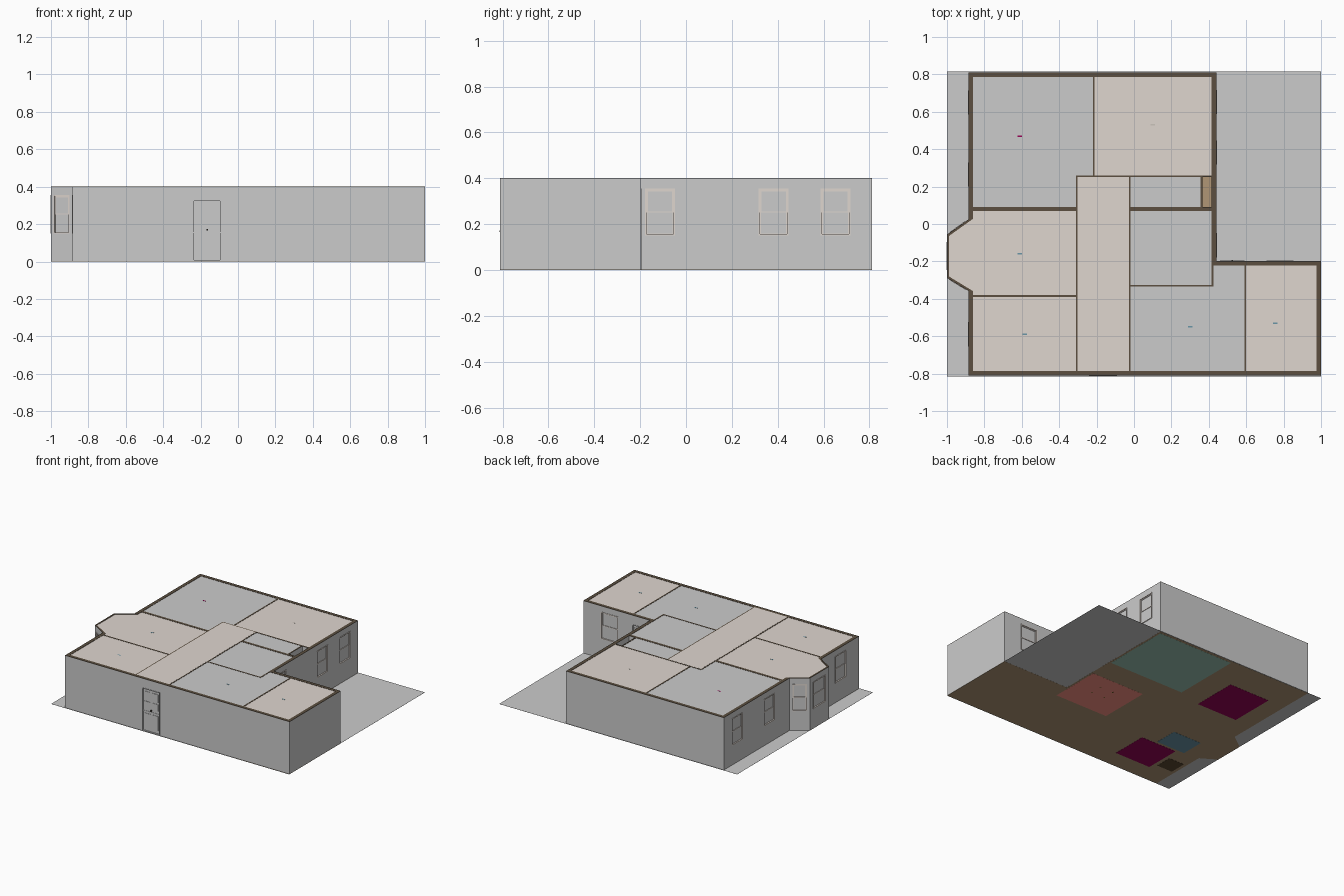
import bpy, bmesh
from math import atan2, hypot
from mathutils import Matrix, Vector

if "Cube" in bpy.data.objects:
    bpy.data.objects.remove(bpy.data.objects["Cube"])

H = 0.40
mats = {}


def colour(hexa):
    """Material from an sRGB hex colour."""
    if hexa not in mats:
        lin = [(int(hexa[i:i + 2], 16) / 255) ** 2.2 for i in (0, 2, 4)]
        mats[hexa] = bpy.data.materials.new("paint_" + hexa)
        mats[hexa].diffuse_color = (*lin, 1)
    return mats[hexa]


CREAM, BROWN = "DED5CE", "5C5042"


def finish(name, bm, col=None):
    bmesh.ops.recalc_face_normals(bm, faces=bm.faces)
    me = bpy.data.meshes.new(name)
    bm.to_mesh(me)
    bm.free()
    ob = bpy.data.objects.new(name, me)
    bpy.context.collection.objects.link(ob)
    if col:
        me.materials.append(colour(col))
    return ob


def boxes(name, items, col=None, mat=Matrix()):
    """One object from boxes given as (x0, x1, y0, y1, z0, z1)."""
    bm = bmesh.new()
    for x0, x1, y0, y1, z0, z1 in items:
        m = Matrix.Translation(((x0 + x1) / 2, (y0 + y1) / 2, (z0 + z1) / 2))
        s = Matrix.Diagonal((x1 - x0, y1 - y0, z1 - z0, 1))
        bmesh.ops.create_cube(bm, size=1, matrix=mat @ m @ s)
    return finish(name, bm, col)


def prism(name, pts, z0, z1, col=None):
    bm = bmesh.new()
    f = bm.faces.new([bm.verts.new((x, y, z0)) for x, y in pts])
    r = bmesh.ops.extrude_face_region(bm, geom=[f])
    vs = [v for v in r["geom"] if isinstance(v, bmesh.types.BMVert)]
    bmesh.ops.translate(bm, vec=(0, 0, z1 - z0), verts=vs)
    return finish(name, bm, col)


def inset(pts, ts):
    """Offset a counter-clockwise outline inward, one thickness per edge."""
    lines = []
    for i, p in enumerate(pts):
        p, q = Vector(p), Vector(pts[(i + 1) % len(pts)])
        d = (q - p).normalized()
        lines.append((p + Vector((-d.y, d.x)) * ts[i], d))
    out = []
    for i, (p, d) in enumerate(lines):
        a, e = lines[i - 1]
        w = p - a
        k = (w.x * d.y - w.y * d.x) / (e.x * d.y - e.y * d.x)
        out.append(tuple(a + e * k))
    return out


def ring(name, outer, inner, z0, z1, col=None):
    bm = bmesh.new()
    loops = [[bm.verts.new((x, y, z)) for x, y in pts]
             for pts, z in ((outer, z0), (outer, z1), (inner, z1), (inner, z0))]
    n = len(outer)
    for k in range(4):
        a, b = loops[k], loops[(k + 1) % 4]
        for i in range(n):
            j = (i + 1) % n
            bm.faces.new((a[i], a[j], b[j], b[i]))
    return finish(name, bm, col)


# plan of the house, counter-clockwise from the front left corner
plan = [(-.885, -.81), (1, -.81), (1, -.197), (.44, -.197), (.44, .81), (-.885, .81),
        (-.885, .025), (-1, -.057), (-1, -.288), (-.885, -.358)]
thick = [.025] * 6 + [.012] * 3 + [.025]
inner = inset(plan, thick)
outer_walls = ring("outer_walls", plan, inner, .002, H - .002)
ring("outer_wall_caps", plan, inner, H - .002, H, BROWN)

# inner partitions
parts = [(-.865, -.30, .07, .09), (-.03, .42, .07, .09), (-.31, -.30, -.79, .255),
         (-.03, -.02, -.79, .255), (-.22, -.21, .255, .79), (-.31, .42, .25, .26),
         (-.865, -.30, -.39, -.38), (-.03, .42, -.335, -.325), (.415, .425, -.335, -.19),
         (.59, .60, -.79, -.21), (.355, .365, .09, .255)]
inner_walls = boxes("inner_walls", [(*p, .002, H - .002) for p in parts])
boxes("inner_wall_caps", [(*p, H - .002, H - .0005) for p in parts], BROWN)

# windows and outer doors
openings = []


def frame_matrix(x, y, nx, ny):
    """Local x runs along the wall, local -y points outdoors."""
    return Matrix.Translation((x, y, 0)) @ Matrix.Rotation(atan2(nx, -ny), 4, 'Z')


def border(w, z0, z1, y0, y1, t):
    h = w / 2
    return [(-h, -h + t, y0, y1, z0, z1), (h - t, h, y0, y1, z0, z1),
            (-h + t, h - t, y0, y1, z0, z0 + t), (-h + t, h - t, y0, y1, z1 - t, z1)]


def window(x, y, nx, ny, w=.13):
    m = frame_matrix(x, y, nx, ny)
    openings.append((m, w, .15, .355))
    boxes("window_frame", border(w, .15, .355, -.003, .014, .006)
          + border(w - .012, .25, .349, .002, .007, .006), CREAM, m)
    boxes("window_lower_sash", border(w - .012, .156, .256, .007, .012, .006), CREAM, m)
    boxes("window_pane", [(-w / 2 + .01, w / 2 - .01, .006, .008, .158, .347)], None, m)


def door(x, y, nx, ny, w=.15):
    m = frame_matrix(x, y, nx, ny)
    openings.append((m, w, 0, .33))
    boxes("door_frame", border(w, .002, .33, -.002, .02, .006), None, m)
    h = w / 2 - .006
    boxes("door_leaf", [(-h, h, .008, .016, .008, .324)], None, m)
    boxes("door_panels", [(sx - .025, sx + .025, .005, .008, z, z + dz)
                          for sx in (-.033, .033)
                          for z, dz in ((.03, .11), (.18, .05), (.245, .06))], None, m)
    boxes("door_rail", [(-h, h, .006, .008, .153, .158)], None, m)
    boxes("door_knob", [(-.004, .004, -.004, .008, .165, .173)], "3A352E", m)


for y in (-.113, .382, .652):
    window(.44, y, 1, 0)
for y in (.65, .265, -.59):
    window(-.885, y, -1, 0)
window(-1, -.172, -1, 0, .15)
window(-.9425, -.016, -.082, .115, .10)
window(-.9425, -.323, -.07, -.115, .10)
window(.78, -.197, 0, 1, .145)
door(-.165, -.81, 0, -1)
door(.525, -.197, 0, 1, .13)


def cut(ob, cutter):
    """Subtract the cutter, bake the result and drop the cutter."""
    cutter.hide_render = True
    md = ob.modifiers.new("openings", 'BOOLEAN')
    md.object, md.operation, md.solver = cutter, 'DIFFERENCE', 'EXACT'
    dg = bpy.context.evaluated_depsgraph_get()
    me = bpy.data.meshes.new_from_object(ob.evaluated_get(dg))
    ob.modifiers.clear()
    ob.data = me
    bpy.data.objects.remove(cutter)


for m, w, z0, z1 in openings:
    cut(outer_walls, boxes("opening_cutter", [(-w / 2, w / 2, -.03, .04, z0, z1)], None, m))

# doorways through the partitions
cut(inner_walls, boxes("doorway_cutter", [
    (-.32, -.29, -.60, -.47, 0, .33), (-.32, -.29, -.20, -.07, 0, .33),
    (-.32, -.29, .11, .23, 0, .33), (-.04, -.01, -.70, -.57, 0, .33),
    (-.04, -.01, -.20, -.07, 0, .33), (-.20, -.07, .24, .27, 0, .33),
    (.58, .61, -.38, -.25, 0, .33)]))

# ceilings, some cream and some bare grey; one small shaft stays open
Z0, Z1 = H - .006, H - .002
boxes("cream_ceilings", [(*r, Z0, Z1) for r in (
    (-.21, .415, .26, .785), (-.86, -.31, -.785, -.39), (.60, .975, -.785, -.222))], CREAM)
boxes("hall_ceiling", [(-.302, -.028, -.785, .252, Z0, H)], CREAM)
prism("bay_room_ceiling", [(-.31, -.38), (-.31, .07), (-.86, .07), inner[6], inner[7],
                           inner[8], inner[9], (-.86, -.38)], Z0, Z1, CREAM)
boxes("grey_ceilings", [(*r, Z0, Z1) for r in (
    (-.86, -.31, .09, .785), (-.31, -.22, .26, .785), (-.02, .415, -.325, .07),
    (-.02, .355, .09, .25), (-.02, .59, -.785, -.335), (.425, .59, -.335, -.222))])

# ground and floors, layered so the floors show from below
boxes("ground", [(-1, 1, -.815, .815, .0015, .002)])
prism("wood_floor", plan, .001, .004, "AE9575")
boxes("green_floor", [(-.21, .425, .26, .79, .0005, .005)], "99C3B2")
boxes("red_tile_floor", [(-.02, .425, -.325, .07, .0005, .005)], "FF9184")
boxes("maroon_rugs", [(-.74, -.40, .21, .56, 0, .007), (-.70, -.40, -.67, -.39, 0, .007)], "950A55")
boxes("teal_rug", [(-.76, -.52, -.37, -.19, 0, .007)], "6A95A6")

# simple furniture blocks and ceiling lamps
boxes("beds", [(-.86, -.73, -.62, -.49, 0, .08), (.10, .30, .58, .785, .004, .09),
               (-.70, -.45, .60, .78, .004, .09)], "5C4A34")
boxes("table", [(.14, .28, -.15, -.03, .115, .125)]
      + [(x, x + .01, y, y + .01, 0, .115) for x in (.15, .26) for y in (-.14, -.05)], "6E6428")
boxes("counter", [(.05, .45, -.785, -.72, .004, .14), (.90, .97, -.70, -.45, .004, .10)], CREAM)
for x, y, c in ((-.61, .47, "950A55"), (-.61, -.16, "6A95A6"), (.755, -.53, "6A95A6"),
                (.10, .53, "C9C2BA"), (-.585, -.59, "6A95A6"), (.30, -.55, "6A95A6")):
    boxes("ceiling_lamp", [(x - .012, x + .012, y - .004, y + .004, H - .04, H - .001)], c)

for m in bpy.data.materials:
    if m.users and not m.is_grease_pencil:
        m.use_nodes = True
        m.node_tree.nodes["Principled BSDF"].inputs["Base Color"].default_value = m.diffuse_color
